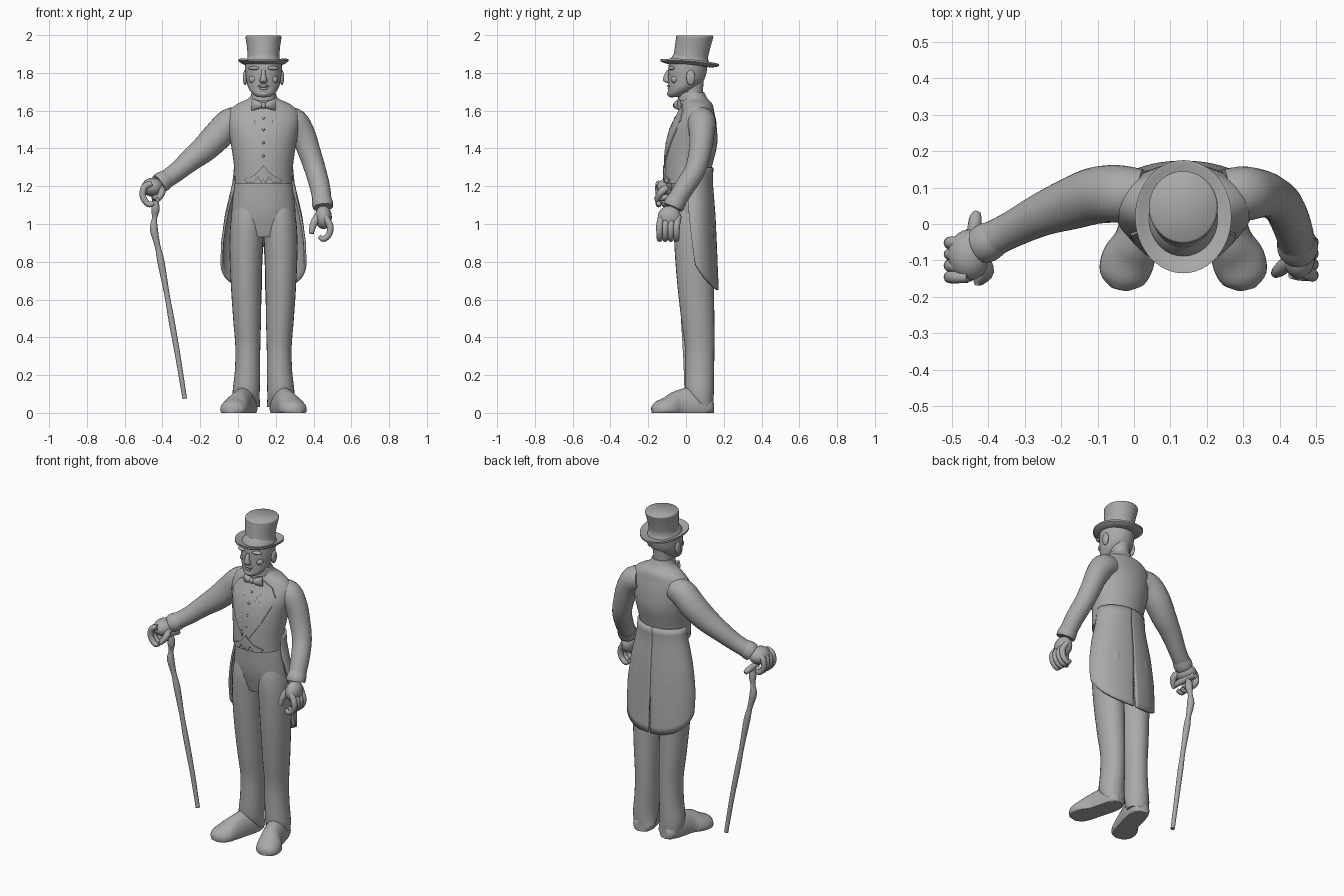
import bpy, bmesh, math
from mathutils import Vector
from mathutils.bvhtree import BVHTree

if "Cube" in bpy.data.objects:
    bpy.data.objects.remove(bpy.data.objects["Cube"], do_unlink=True)

CX = 0.135  # body midline
grey = bpy.data.materials.new("plain grey")
grey.use_nodes = True
grey.diffuse_color = (0.4, 0.4, 0.4, 1)
grey.node_tree.nodes["Principled BSDF"].inputs["Base Color"].default_value = (0.4, 0.4, 0.4, 1)


def finish(name, bm, angle=50):
    bmesh.ops.recalc_face_normals(bm, faces=bm.faces)
    mesh = bpy.data.meshes.new(name)
    bm.to_mesh(mesh)
    bm.free()
    obj = bpy.data.objects.new(name, mesh)
    bpy.context.collection.objects.link(obj)
    mesh.materials.append(grey)
    bpy.ops.object.select_all(action='DESELECT')
    obj.select_set(True)
    bpy.context.view_layer.objects.active = obj
    bpy.ops.object.shade_smooth_by_angle(angle=math.radians(angle))
    return obj


def spline(rows, steps):
    """Smooth curve through rows of numbers."""
    out = []
    for i in range(len(rows) - 1):
        a, b, c, d = (rows[min(max(i + k, 0), len(rows) - 1)] for k in (-1, 0, 1, 2))
        for s in range(steps):
            t = s / steps
            out.append([q + t / 2 * (r - p + t * (2 * p - 5 * q + 4 * r - w + t * (3 * (q - r) + w - p)))
                        for p, q, r, w in zip(a, b, c, d)])
    return out + [list(rows[-1])]


def loft(name, rows, up=None, side=0, steps=4, n=28, floor=False, power=1.0):
    """Skin over rings (x, y, z, half width, half depth); side=-1/1 places x off the midline."""
    pts = spline([r if len(r) == 5 else (*r, r[3]) for r in rows], steps)
    if side:
        pts = [[CX + side * p[0]] + p[1:] for p in pts]
    pos = [Vector(p[:3]) for p in pts]
    bm, rings = bmesh.new(), []
    for i, p in enumerate(pts):
        u, v = Vector((1, 0, 0)), Vector((0, 1, 0))
        if up:
            tan = (pos[min(i + 1, len(pos) - 1)] - pos[max(i - 1, 0)]).normalized()
            u = tan.cross(Vector(up)).normalized()
            v = u.cross(tan)
        ring = []
        for k in range(n):
            a = math.tau * k / n
            c, s = math.cos(a), math.sin(a)
            c, s = math.copysign(abs(c) ** power, c), math.copysign(abs(s) ** power, s)
            q = pos[i] + u * p[3] * c + v * p[4] * s
            if floor:
                q.z = max(q.z, 0)
            ring.append(bm.verts.new(q))
        rings.append(ring)
    for a, b in zip(rings, rings[1:]):
        for k in range(n):
            bm.faces.new((a[k], a[(k + 1) % n], b[(k + 1) % n], b[k]))
    bm.faces.new(rings[0])
    bm.faces.new(rings[-1])
    return finish(name, bm)


def ball(name, centre, size):
    bm = bmesh.new()
    bmesh.ops.create_uvsphere(bm, u_segments=20, v_segments=12, radius=1)
    bmesh.ops.scale(bm, vec=size, verts=bm.verts)
    bmesh.ops.translate(bm, vec=centre, verts=bm.verts)
    return finish(name, bm)


def drape(name, outline, side, tree, lift):
    """Cloth panel laid on the chest, outline in (offset from midline, z)."""
    bm = bmesh.new()
    bm.faces.new([bm.verts.new((CX + side * x, -1, z)) for x, z in outline])
    bmesh.ops.triangulate(bm, faces=bm.faces)
    for _ in range(3):
        bmesh.ops.subdivide_edges(bm, edges=bm.edges, cuts=1, use_grid_fill=True)
    for v in bm.verts:
        hit = tree.ray_cast(v.co, Vector((0, 1, 0)))[0]
        v.co.y = (hit.y if hit else 0) - lift
    for f in bm.faces:
        f.normal_update()
        if f.normal.y > 0:
            f.normal_flip()
    top = bmesh.ops.extrude_face_region(bm, geom=bm.faces[:])["geom"]
    bmesh.ops.translate(bm, vec=(0, lift + 0.006, 0), verts=[g for g in top if isinstance(g, bmesh.types.BMVert)])
    return finish(name, bm, 35)


# Torso, hips and neck
coat = loft("coat_body", [
    (CX, .008, 1.215, .152, .12), (CX, .012, 1.30, .155, .125), (CX, .03, 1.42, .172, .135),
    (CX, .042, 1.52, .19, .12), (CX, .055, 1.59, .185, .095), (CX, .058, 1.635, .14, .082),
    (CX, .045, 1.665, .078, .068), (CX, .035, 1.70, .062, .06)], n=48)
loft("hips", [(CX, .045, .93, .12, .085), (CX, .045, .98, .165, .098), (CX, .035, 1.08, .168, .108),
              (CX, .022, 1.24, .15, .10)], n=40)
loft("neck", [(CX, .03, 1.62, .06), (CX, .03, 1.70, .056, .06), (CX, .03, 1.78, .06, .065)])
loft("shirt_collar", [(CX, .028, 1.655, .068, .07), (CX, .028, 1.69, .064, .067), (CX, .03, 1.70, .058, .06)])
tree = BVHTree.FromObject(coat, bpy.context.evaluated_depsgraph_get())

# Lapels, shirt front and waistcoat points
for s, label in ((-1, "right"), (1, "left")):
    drape(label + "_lapel", [(.05, 1.635), (.115, 1.60), (.145, 1.55), (.125, 1.525), (.135, 1.50),
                             (.09, 1.40), (.025, 1.30), (.05, 1.42), (.066, 1.52)], s, tree, .007)
    drape(label + "_waistcoat_point", [(0, 1.31), (.025, 1.28), (.055, 1.255), (.10, 1.235), (.09, 1.217),
                                       (.05, 1.217), (.03, 1.25), (.012, 1.217), (0, 1.235)], s, tree, .008)
for z in (1.36, 1.43, 1.50, 1.56):
    hit = tree.ray_cast(Vector((CX, -1, z)), Vector((0, 1, 0)))[0]
    ball("shirt_button", hit, (.007, .006, .007))

# Bow tie
for s in (-1, 1):
    loft("bow_tie_wing", [(.004, -.05, 1.628, .012, .012), (.03, -.05, 1.63, .016, .022),
                          (.06, -.036, 1.632, .010, .032)], up=(0, 0, 1), side=s, n=16)
ball("bow_tie_knot", (CX, -.054, 1.628), (.015, .015, .018))

# Tail halves, parted by a vent at the back
for s, label in ((-1, "right"), (1, "left")):
    bm, grid = bmesh.new(), []
    widths = [(1.32, .148, .10), (1.22, .158, .096), (1.05, .198, .11), (.90, .219, .117), (.63, .222, .128)]
    for i in range(25):
        u = i / 24
        a = math.radians(108) * u
        bottom = .65 + .22 * u ** 2.2 + .30 * max(0, u - .8) / .2 * u
        column = []
        for j in range(17):
            z = 1.30 + (bottom - 1.30) * j / 16
            for (z0, w0, d0), (z1, w1, d1) in zip(widths, widths[1:]):
                if z >= z1:
                    t = (z0 - z) / (z0 - z1)
                    w, d = w0 + (w1 - w0) * t, d0 + (d1 - d0) * t
                    break
            gap = .007 * min(1, max(0, (.90 - z) / .1)) * (1 - u)
            column.append(bm.verts.new((CX + s * (w * math.sin(a) + gap), .04 + d * math.cos(a), z)))
        grid.append(column)
    for p, q in zip(grid, grid[1:]):
        for j in range(16):
            bm.faces.new((p[j], q[j], q[j + 1], p[j + 1]))
    tail = finish(label + "_coat_tail", bm)
    solid = tail.modifiers.new("thickness", 'SOLIDIFY')
    solid.thickness, solid.offset = .012, 0

# Trouser legs and shoes
for s, label in ((-1, "right"), (1, "left")):
    loft(label + "_trouser_leg", [
        (.085, .095, .03, .066, .048), (.092, .073, .10, .072, .074), (.085, .072, .22, .067, .077),
        (.083, .072, .35, .066, .078), (.087, .062, .50, .074, .088), (.092, .05, .70, .082, .098),
        (.092, .045, .88, .088, .106), (.085, .04, 1.02, .088, .104), (.08, .035, 1.12, .07, .08)], side=s)
    loft(label + "_shoe", [
        (.08, .142, .03, .03, .04), (.085, .12, .03, .055, .055), (.10, .05, .035, .062, .10),
        (.125, -.04, .03, .062, .09), (.152, -.10, .02, .073, .065), (.168, -.15, .015, .062, .048),
        (.175, -.178, .012, .025, .025)], up=(0, 0, 1), side=s, floor=True)

# Sleeves with cuffs
loft("right_sleeve", [(.02, .08, 1.55, .07), (-.04, .083, 1.535, .078), (-.105, .078, 1.47, .078),
                      (-.175, .055, 1.40, .071), (-.255, .025, 1.335, .059), (-.335, -.015, 1.268, .05),
                      (-.405, -.05, 1.222, .048)], up=(0, 1, 0))
loft("left_sleeve", [(.25, .08, 1.55, .07), (.30, .083, 1.535, .075), (.345, .083, 1.47, .066),
                     (.375, .075, 1.39, .06), (.408, .05, 1.29, .056), (.435, -.01, 1.19, .053),
                     (.448, -.065, 1.10, .049)], up=(0, 1, 0))
loft("right_cuff", [(-.375, -.036, 1.24, .048), (-.40, -.049, 1.225, .054), (-.42, -.058, 1.212, .052)],
     up=(0, 1, 0))
loft("left_cuff", [(.444, -.045, 1.13, .052), (.448, -.062, 1.105, .056), (.45, -.07, 1.088, .053)],
     up=(0, 1, 0))

# Hands
ball("right_palm", (-.452, -.085, 1.195), (.058, .07, .05))
ball("left_palm", (.452, -.088, 1.035), (.045, .062, .062))
for i in range(4):
    y = -.145 + .031 * i
    loft("right_finger", [(-.455, y, 1.215, .016), (-.495, y, 1.195, .018), (-.503, y, 1.145, .017),
                          (-.475, y, 1.105, .016), (-.445, y, 1.11, .012)], up=(0, 1, 0), n=12)
    y = -.14 + .03 * i
    loft("left_finger", [(.46, y + .01, 1.04, .017), (.487, y, .99, .018), (.482, y, .945, .016),
                         (.452, y, .92, .015), (.43, y, .935, .010)], up=(0, 1, 0), n=12)
loft("right_thumb", [(-.42, -.09, 1.20, .02), (-.402, -.13, 1.17, .019), (-.425, -.155, 1.13, .015)],
     up=(0, 0, 1), n=12)
loft("left_thumb", [(.43, -.10, 1.05, .022), (.40, -.125, 1.0, .019), (.388, -.135, .95, .013)],
     up=(0, 1, 0), n=12)

# Walking cane
loft("cane_handle", [(-.425, -.165, 1.13, .012), (-.43, -.12, 1.14, .018), (-.44, -.05, 1.14, .018),
                     (-.435, .01, 1.13, .018), (-.43, .03, 1.12, .011)], up=(0, 0, 1), n=14)
loft("cane_shaft", [(-.44, -.04, 1.14, .015), (-.437, -.035, 1.08, .022), (-.442, -.03, 1.03, .014),
                    (-.445, -.03, .97, .021), (-.425, -.025, .88, .015), (-.408, -.02, .80, .019),
                    (-.375, -.015, .62, .014), (-.352, -.01, .49, .016), (-.315, 0, .28, .014),
                    (-.282, .005, .075, .012)], up=(0, 1, 0), n=16)

# Head and face
loft("head", [(CX, -.058, 1.672, .032, .03), (CX, -.045, 1.69, .058, .05), (CX, -.02, 1.72, .08, .073),
              (CX, .0, 1.76, .09, .094), (CX, .008, 1.81, .097, .102), (CX, .012, 1.86, .094, .10),
              (CX, .015, 1.90, .07, .08)], n=36)
loft("nose", [(CX, -.09, 1.815, .010, .010), (CX, -.103, 1.785, .013, .014), (CX, -.10, 1.758, .021, .02),
              (CX, -.088, 1.745, .014, .01)], n=16)
ball("chin", (CX, -.075, 1.69), (.032, .026, .02))
ball("upper_lip", (CX, -.085, 1.73), (.032, .015, .008))
ball("lower_lip", (CX, -.082, 1.716), (.027, .015, .008))
for s in (-1, 1):
    ball("brow", (CX + s * .045, -.075, 1.825), (.035, .02, .011))
    ball("cheek", (CX + s * .052, -.058, 1.765), (.026, .022, .022))
    ball("ear", (CX + s * .097, .025, 1.775), (.012, .024, .04))

# Top hat with a brim turned up at the sides
loft("hat_crown", [(CX, .025, 1.845, .094, .10), (CX, .025, 1.88, .085, .092), (CX, .034, 1.93, .087, .094),
                   (CX, .044, 1.98, .094, .098), (CX, .046, 1.992, .094, .099), (CX, .046, 1.998, .090, .094)],
     n=40)
bm, rings = bmesh.new(), []
for t, h in ((.6, 0), (.75, 0), (.9, .004), (1, .012), (1, .022), (.95, .022), (.85, .014), (.6, .012)):
    ring = []
    for k in range(48):
        a = math.tau * k / 48
        x, y = .132 * t * math.cos(a), .155 * t * math.sin(a)
        ring.append(bm.verts.new((CX + x, .02 + y, 1.838 + h + .7 * x * x - .08 * y)))
    rings.append(ring)
for a, b in zip(rings, rings[1:] + rings[:1]):
    for k in range(48):
        bm.faces.new((a[k], a[(k + 1) % 48], b[(k + 1) % 48], b[k]))
finish("hat_brim", bm)
